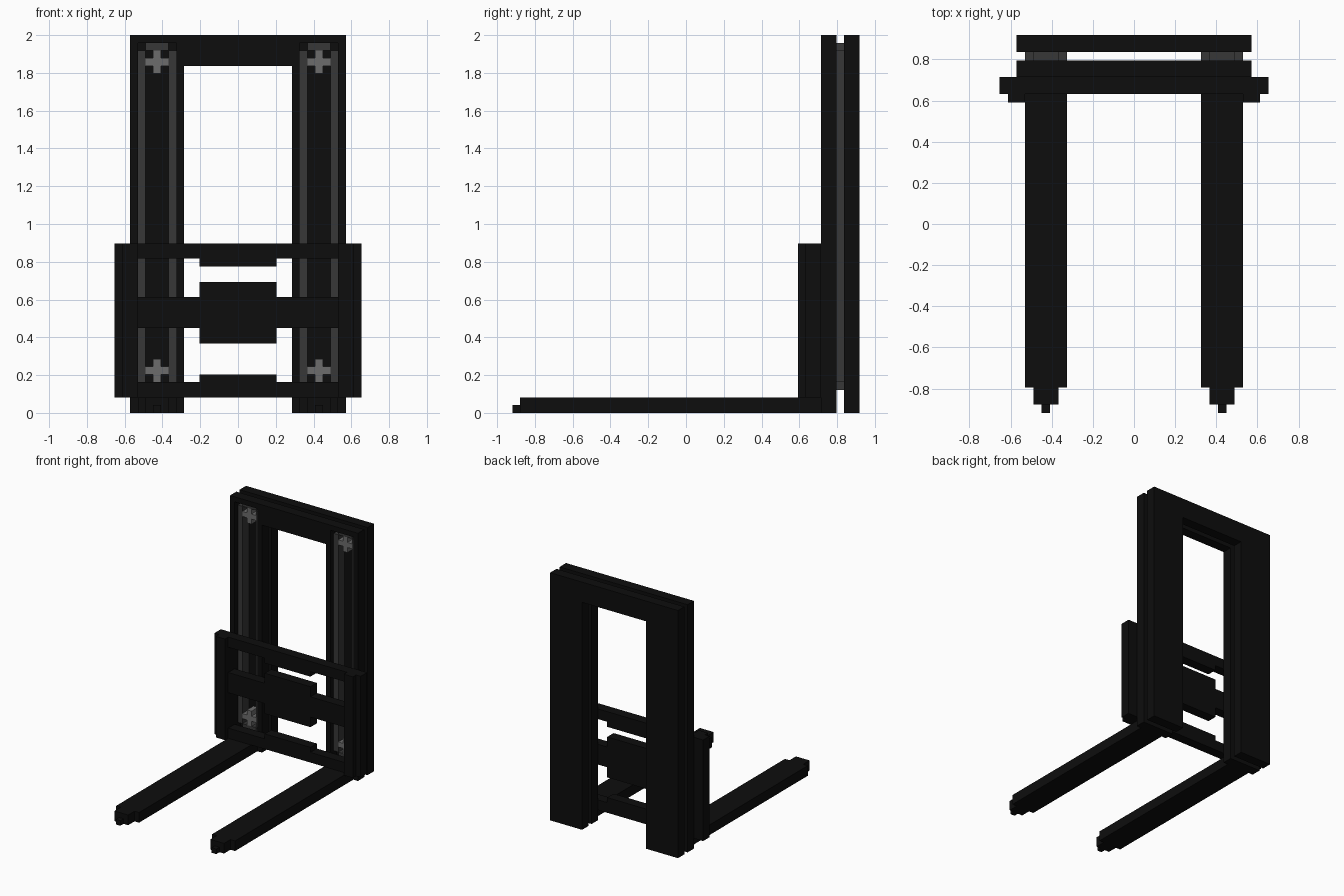
import bpy
import bmesh

if "Cube" in bpy.data.objects:
    bpy.data.objects.remove(bpy.data.objects["Cube"])

U = 2 / 49  # one block of the grid the model is built on


def material(name, value):
    mat = bpy.data.materials.new(name)
    mat.use_nodes = True
    color = (value, value, value, 1)
    mat.diffuse_color = color
    mat.node_tree.nodes["Principled BSDF"].inputs["Base Color"].default_value = color
    return mat


BLACK = material("black steel", 0.004)
GREY = material("chain grey", 0.038)
LIGHT = material("sprocket grey", 0.15)


def prism(bm, outline, axis, lo, hi):
    """Extrude a 2D outline along axis (x, y or z) from lo to hi."""
    def place(a, b, c):
        p = {"x": (c, a, b), "y": (a, c, b), "z": (a, b, c)}[axis]
        return [v * U for v in p]
    face = bm.faces.new([bm.verts.new(place(a, b, lo)) for a, b in outline])
    new = bmesh.ops.extrude_face_region(bm, geom=[face])["geom"]
    for v in new:
        if isinstance(v, bmesh.types.BMVert):
            v.co["xyz".index(axis)] = hi * U


def rect(a0, a1, b0, b1):
    return [(a0, b0), (a1, b0), (a1, b1), (a0, b1)]


def finish(name, bm, mat):
    bmesh.ops.recalc_face_normals(bm, faces=bm.faces)
    mesh = bpy.data.meshes.new(name)
    bm.to_mesh(mesh)
    bm.free()
    mesh.materials.append(mat)
    obj = bpy.data.objects.new(name, mesh)
    bpy.context.collection.objects.link(obj)
    return obj


def boxes(name, mat, *parts):
    """Each part is x0, x1, y0, y1, z0, z1 in blocks."""
    bm = bmesh.new()
    for x0, x1, y0, y1, z0, z1 in parts:
        prism(bm, rect(x0, x1, y0, y1), "z", z0, z1)
    return finish(name, bm, mat)


def mirror(obj):
    mod = obj.modifiers.new("Mirror", "MIRROR")
    mod.use_axis[0] = True
    return obj


def arch(name, y0, y1):
    bm = bmesh.new()
    outline = [(-14, 0), (-7, 0), (-7, 45), (7, 45), (7, 0), (14, 0), (14, 49), (-14, 49)]
    prism(bm, outline, "y", y0, y1)
    return finish(name, bm, BLACK)


# Mast: solid back frame, slotted front frame
arch("mast_back_frame", 20.5, 22.5)
front = arch("mast_front_frame", 17.5, 19.5)
cutter = mirror(boxes("slot_cutter", BLACK, (8, 13, 17, 20, 3, 48)))
cutter.hide_render = True
cutter.hide_viewport = True
slot = front.modifiers.new("Slots", "BOOLEAN")
slot.object = cutter
slot.operation = "DIFFERENCE"

# Lift chain loops in the slots
mirror(boxes("lift_chain", GREY,
             (8, 9, 18.5, 20.5, 4, 47), (12, 13, 18.5, 20.5, 4, 47),
             (9, 12, 18.5, 20.5, 47, 48), (9, 12, 18.5, 20.5, 3, 4)))

# Cross-shaped sprockets at both ends of each chain
for label, z in (("lower", 5.5), ("upper", 45.5)):
    r, h = 1.5, 0.5
    bm = bmesh.new()
    cross = [(-h, -r), (h, -r), (h, -h), (r, -h), (r, h), (h, h),
             (h, r), (-h, r), (-h, h), (-r, h), (-r, -h), (-h, -h)]
    prism(bm, [(10.5 + a, z + b) for a, b in cross], "y", 18.5, 20.5)
    mirror(finish(label + "_sprocket", bm, LIGHT))

# Carriage side guards with a stepped plan
bm = bmesh.new()
plan = [(13, 14.5), (15, 14.5), (15, 15.5), (16, 15.5), (16, 17.5), (13, 17.5)]
prism(bm, plan, "z", 2, 22)
mirror(finish("carriage_side", bm, BLACK))

# Carriage cross bars, each widened in the middle
for label, bar, plate in (("upper", (20, 22), (19, 22)),
                          ("middle", (11, 15), (9, 17)),
                          ("lower", (2, 4), (2, 5))):
    (a, b), (c, d) = bar, plate
    outline = [(-13, a), (-5, a), (-5, c), (5, c), (5, a), (13, a),
               (13, b), (5, b), (5, d), (-5, d), (-5, b), (-13, b)]
    clean = [p for i, p in enumerate(outline) if p != outline[i - 1]]
    bm = bmesh.new()
    prism(bm, clean, "y", 15.5, 17.5)
    finish(label + "_carriage_bar", bm, BLACK)

# Forks with stepped tips
mirror(boxes("fork", BLACK,
             (8, 13, -19.5, 17.5, 0, 2),
             (9, 12, -21.5, -19.5, 0, 2),
             (10, 11, -22.5, -21.5, 0, 1)))
